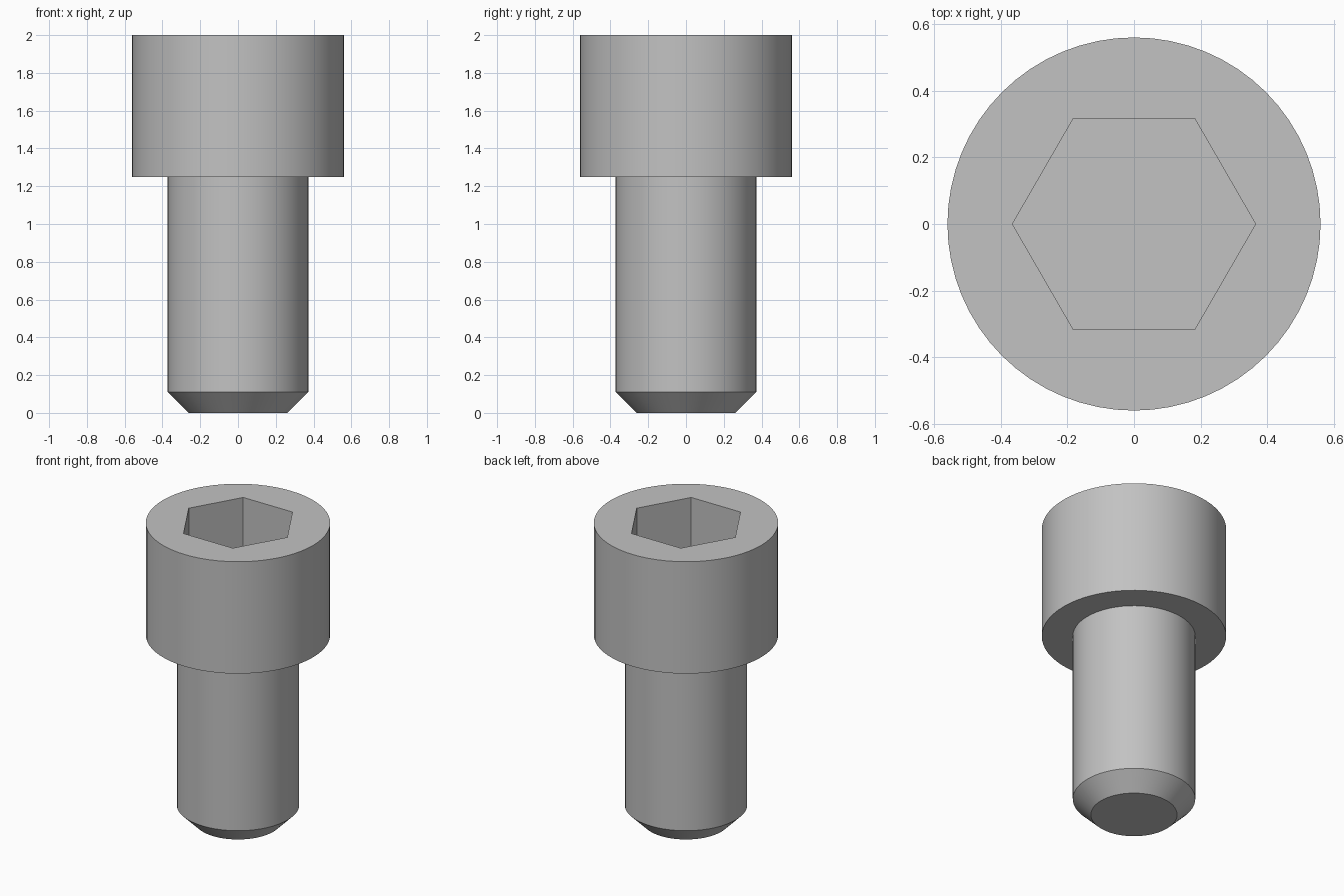
import bpy
import bmesh
import math

SEGMENTS = 64
HEIGHT = 2.0
HEAD_RADIUS, HEAD_BASE = 0.56, 1.25
SHANK_RADIUS, CHAMFER = 0.372, 0.11
SOCKET_RADIUS, SOCKET_DEPTH = 0.365, 0.4

if "Cube" in bpy.data.objects:
    bpy.data.objects.remove(bpy.data.objects["Cube"], do_unlink=True)

# Steel colour
steel = bpy.data.materials.new("grey steel")
steel.use_nodes = True
colour = (0.54, 0.54, 0.54, 1)
steel.diffuse_color = colour
steel.node_tree.nodes["Principled BSDF"].inputs["Base Color"].default_value = colour


def add_object(name, bm):
    mesh = bpy.data.meshes.new(name)
    bmesh.ops.recalc_face_normals(bm, faces=bm.faces)
    bm.to_mesh(mesh)
    bm.free()
    obj = bpy.data.objects.new(name, mesh)
    bpy.context.collection.objects.link(obj)
    mesh.materials.append(steel)
    return obj


# Head, shank and chamfered tip as one turned profile
profile = [
    (SHANK_RADIUS - CHAMFER, 0),
    (SHANK_RADIUS, CHAMFER),
    (SHANK_RADIUS, HEAD_BASE),
    (HEAD_RADIUS, HEAD_BASE),
    (HEAD_RADIUS, HEIGHT),
]
bm = bmesh.new()
verts = [bm.verts.new((r, 0, z)) for r, z in profile]
edges = [bm.edges.new(pair) for pair in zip(verts, verts[1:])]
bmesh.ops.spin(bm, geom=verts + edges, cent=(0, 0, 0), axis=(0, 0, 1),
               angle=math.tau, steps=SEGMENTS, use_merge=True)
bmesh.ops.remove_doubles(bm, verts=bm.verts, dist=0.0001)
bmesh.ops.holes_fill(bm, edges=[e for e in bm.edges if e.is_boundary], sides=0)
screw = add_object("cap_screw", bm)

# Hexagonal socket cutter, corners on the x axis
bm = bmesh.new()
bmesh.ops.create_cone(bm, cap_ends=True, segments=6, radius1=SOCKET_RADIUS,
                      radius2=SOCKET_RADIUS, depth=2 * SOCKET_DEPTH)
corner = max(bm.verts, key=lambda v: v.co.x).co
turn = -math.atan2(corner.y, corner.x)
cutter = add_object("socket_cutter", bm)
cutter.rotation_euler.z = turn
cutter.location.z = HEIGHT
cutter.hide_render = True

# Cut the socket, then discard the cutter
bpy.context.view_layer.objects.active = screw
screw.select_set(True)
cut = screw.modifiers.new("hex socket", "BOOLEAN")
cut.operation = "DIFFERENCE"
cut.solver = "EXACT"
cut.object = cutter
bpy.ops.object.modifier_apply(modifier=cut.name)
bpy.data.objects.remove(cutter, do_unlink=True)

bpy.ops.object.shade_smooth_by_angle(angle=math.radians(30))
